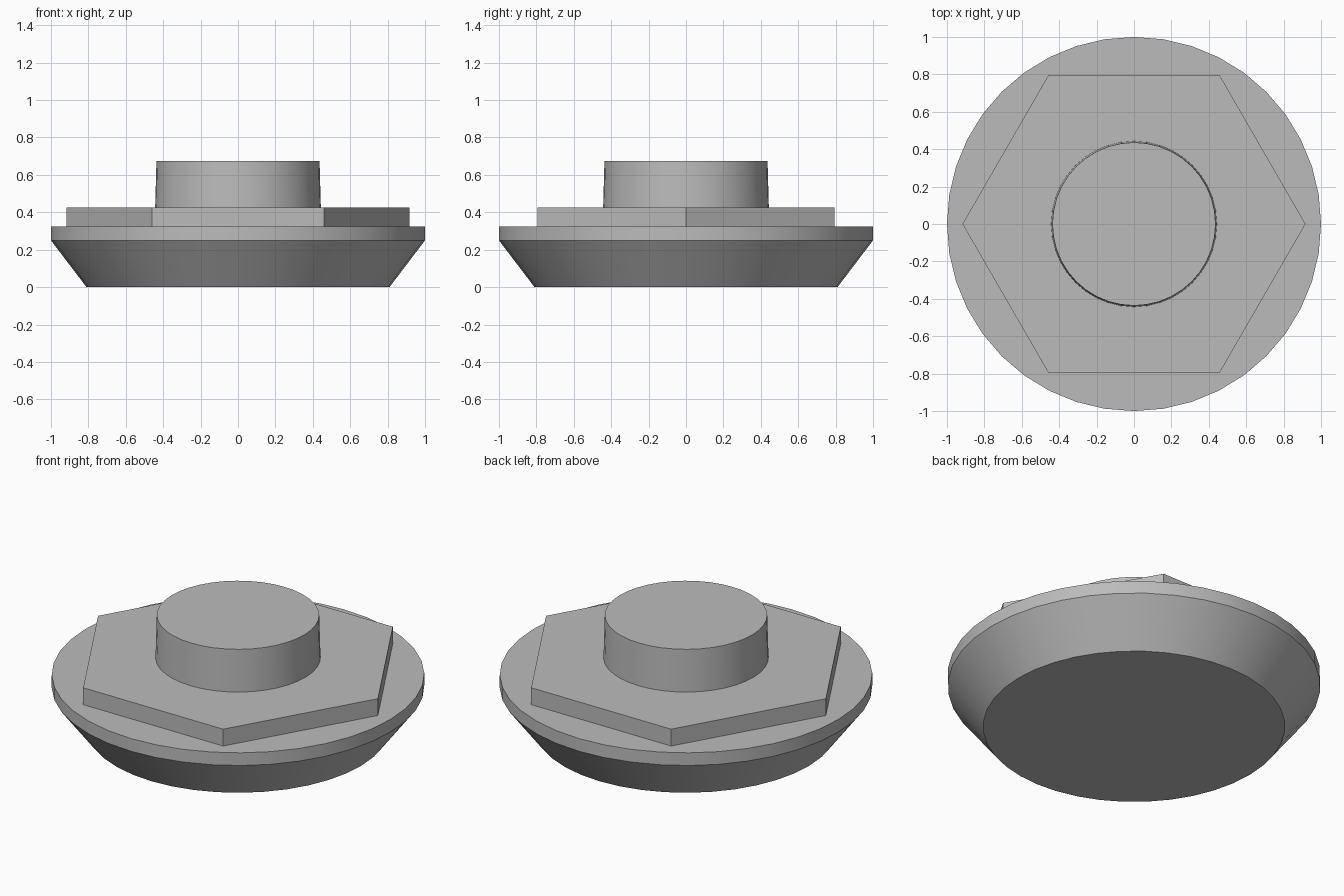
import bpy
import math

cube = bpy.data.objects.get("Cube")
if cube:
    bpy.data.objects.remove(cube, do_unlink=True)

steel = bpy.data.materials.new("grey_steel")
steel.use_nodes = True
colour = (0.5, 0.5, 0.5, 1.0)
steel.diffuse_color = colour
steel.node_tree.nodes["Principled BSDF"].inputs["Base Color"].default_value = colour


def lathe(name, profile, sides, smooth=True):
    """Closed solid from (radius, height) rings, capped at both ends."""
    verts, faces = [], []
    for r, z in profile:
        for i in range(sides):
            a = math.tau * i / sides
            verts.append((r * math.cos(a), r * math.sin(a), z))
    for k in range(len(profile) - 1):
        for i in range(sides):
            j = (i + 1) % sides
            low, high = k * sides, (k + 1) * sides
            faces.append((low + i, low + j, high + j, high + i))
    faces.append(tuple(reversed(range(sides))))
    faces.append(tuple(range(len(verts) - sides, len(verts))))
    mesh = bpy.data.meshes.new(name)
    mesh.from_pydata(verts, [], faces)
    mesh.materials.append(steel)
    obj = bpy.data.objects.new(name, mesh)
    bpy.context.collection.objects.link(obj)
    if smooth:
        bpy.ops.object.select_all(action="DESELECT")
        obj.select_set(True)
        bpy.context.view_layer.objects.active = obj
        bpy.ops.object.shade_smooth_by_angle(angle=math.radians(25))
    return obj


# Round flange with a tapered underside
lathe("flange", [(0.81, 0), (1, 0.25), (1, 0.325)], 40)
# Six-sided plate with corners on the x axis
lathe("hex_plate", [(0.917, 0.325), (0.917, 0.425)], 6, smooth=False)
# Slightly tapered round post
lathe("post", [(0.443, 0.425), (0.436, 0.675)], 40)
